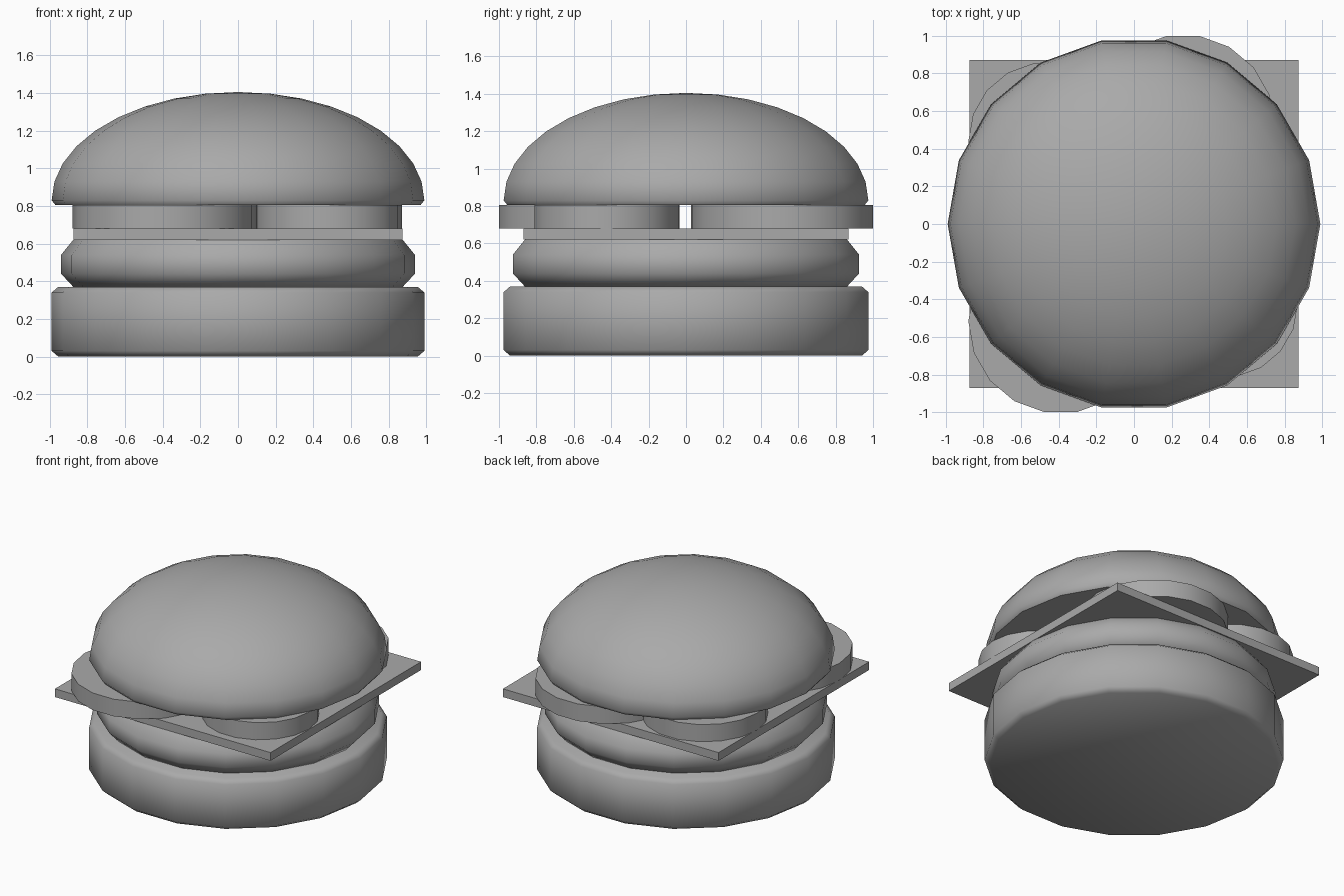
import bpy
import bmesh
from math import sin, cos, radians, tau

cube = bpy.data.objects.get("Cube")
if cube:
    bpy.data.objects.remove(cube, do_unlink=True)

SIDES = 18

grey = bpy.data.materials.new("plain_grey")
grey.use_nodes = True
tone = (0.4, 0.4, 0.4, 1)
grey.diffuse_color = tone
grey.node_tree.nodes["Principled BSDF"].inputs["Base Color"].default_value = tone


def finish(name, bm, location=(0, 0, 0), smooth=True):
    bmesh.ops.recalc_face_normals(bm, faces=bm.faces)
    mesh = bpy.data.meshes.new(name)
    bm.to_mesh(mesh)
    bm.free()
    mesh.materials.append(grey)
    obj = bpy.data.objects.new(name, mesh)
    obj.location = location
    bpy.context.collection.objects.link(obj)
    if smooth:
        bpy.ops.object.select_all(action="DESELECT")
        obj.select_set(True)
        bpy.context.view_layer.objects.active = obj
        bpy.ops.object.shade_smooth_by_angle(angle=radians(50))
    return obj


def lathe(name, profile, location=(0, 0, 0), tip=None):
    """Turn (radius, height) pairs around z; close with a cap or a pointed tip."""
    bm = bmesh.new()
    rings = [[bm.verts.new((r * cos(tau * i / SIDES), r * sin(tau * i / SIDES), z))
              for i in range(SIDES)] for r, z in profile]
    for low, high in zip(rings, rings[1:]):
        for i in range(SIDES):
            j = (i + 1) % SIDES
            bm.faces.new((low[i], low[j], high[j], high[i]))
    bm.faces.new(rings[0])
    if tip is None:
        bm.faces.new(rings[-1])
    else:
        top = bm.verts.new((0, 0, tip))
        for i in range(SIDES):
            bm.faces.new((rings[-1][i], rings[-1][(i + 1) % SIDES], top))
    return finish(name, bm, location)


# Bottom bun with softened rims
lathe("bottom_bun", [(0.955, 0), (0.99, 0.03), (0.99, 0.34), (0.955, 0.37)])

# Patty with a wide chamfer
lathe("patty", [(0.875, 0.37), (0.94, 0.44), (0.94, 0.54), (0.875, 0.62)])

# Square cheese slice
bm = bmesh.new()
bmesh.ops.create_cube(bm, size=1)
bmesh.ops.scale(bm, vec=(1.745, 1.74, 0.06), verts=bm.verts)
finish("cheese_slice", bm, (0, 0, 0.65), smooth=False)

# Four round slices of different sizes
slices = {
    "front_right": (-0.39, -0.517, 0.49),
    "back_left": (0.26, 0.517, 0.49),
    "front_left": (0.48, -0.425, 0.39),
    "back_right": (-0.46, 0.44, 0.42),
}
for place, (x, y, radius) in slices.items():
    lathe("tomato_slice_" + place, [(radius, 0), (radius, 0.125)], (x, y, 0.68))

# Domed top bun
dome = [(0.99 * cos(radians(a)), 0.83 + 0.575 * sin(radians(a))) for a in range(0, 90, 10)]
lathe("top_bun", [(0.97, 0.805)] + dome, tip=1.405)
